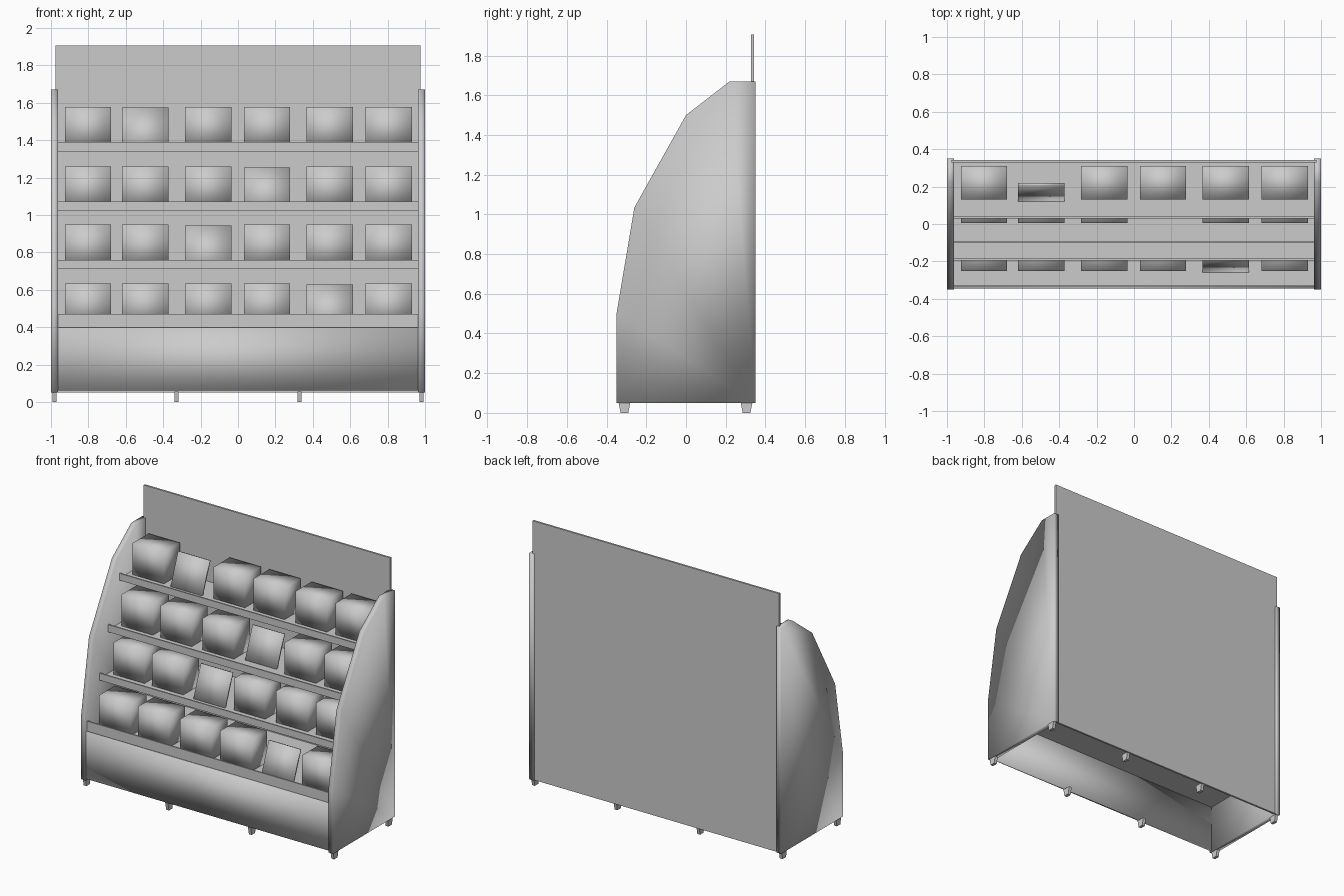
import bpy
import bmesh
from math import radians
from mathutils import Matrix, Vector

cube = bpy.data.objects.get("Cube")
if cube:
    bpy.data.objects.remove(cube, do_unlink=True)

GREY = (0.6, 0.6, 0.6, 1.0)
grey = bpy.data.materials.new("plain_grey")
grey.use_nodes = True
grey.diffuse_color = GREY
grey.node_tree.nodes["Principled BSDF"].inputs["Base Color"].default_value = GREY


def finish(name, bm, smooth=False):
    bmesh.ops.recalc_face_normals(bm, faces=bm.faces)
    mesh = bpy.data.meshes.new(name)
    bm.to_mesh(mesh)
    bm.free()
    mesh.materials.append(grey)
    if smooth:
        mesh.shade_smooth()
    obj = bpy.data.objects.new(name, mesh)
    bpy.context.collection.objects.link(obj)
    return obj


def box(name, xs, ys, zs, smooth=False, taper=1.0, tilt=0.0):
    """Box between limits; taper narrows the bottom, tilt leans it back about its base."""
    low, high = Vector((xs[0], ys[0], zs[0])), Vector((xs[1], ys[1], zs[1]))
    centre, size = (low + high) / 2, high - low
    bm = bmesh.new()
    bmesh.ops.create_cube(bm, size=1)
    for v in bm.verts:
        if v.co.z < 0:
            v.co.y *= taper
        v.co = centre + v.co * size
    if tilt:
        pivot = Vector((centre.x, ys[0], zs[0]))
        bmesh.ops.rotate(bm, verts=bm.verts, cent=pivot, matrix=Matrix.Rotation(-tilt, 3, "X"))
    return finish(name, bm, smooth)


# Curved side panels
PROFILE = [(-0.35, 0.05), (-0.35, 0.5), (-0.26, 1.035), (0, 1.5),
           (0.22, 1.67), (0.35, 1.67), (0.35, 0.05)]
for side, x in (("right", -1.0), ("left", 0.962)):
    bm = bmesh.new()
    face = bm.faces.new([bm.verts.new((x, y, z)) for y, z in PROFILE])
    extruded = bmesh.ops.extrude_face_region(bm, geom=[face])["geom"]
    bmesh.ops.translate(bm, vec=(0.038, 0, 0),
                        verts=[g for g in extruded if isinstance(g, bmesh.types.BMVert)])
    finish(side + "_side_panel", bm, smooth=True)

# Back board with raised header, and lower front board
box("back_board", (-0.977, 0.977), (0.328, 0.342), (0.05, 1.905))
box("front_board", (-0.962, 0.962), (-0.345, -0.33), (0.06, 0.398), smooth=True)

# Shelves: lip front, lip bottom, lip top, goods front, slot holding a leaning card
SHELVES = [(-0.335, 0.395, 0.47, -0.25, 4),
           (-0.195, 0.71, 0.76, -0.09, 2),
           (-0.10, 1.02, 1.072, 0.005, 3),
           (0.03, 1.34, 1.39, 0.13, 1)]
SLOTS = [-0.802, -0.495, -0.16, 0.155, 0.49, 0.807]
HALF = 0.124
for i, (lip_y, low, high, goods_y, card_slot) in enumerate(SHELVES, 1):
    box(f"shelf_{i}", (-0.962, 0.962), (lip_y + 0.005, 0.328), (low, low + 0.012))
    box(f"shelf_lip_{i}", (-0.962, 0.962), (lip_y, lip_y + 0.01), (low, high))
    base = low + 0.012
    top = low + 0.238
    for slot, x in enumerate(SLOTS):
        xs = (x - HALF, x + HALF)
        if slot == card_slot:
            front = goods_y + (0.03 if i == 3 else -0.01)
            box(f"leaning_card_{i}", xs, (front, front + 0.015), (base, top + 0.012),
                smooth=True, tilt=radians(21))
        else:
            box(f"goods_box_{i}_{slot + 1}", xs, (goods_y, goods_y + 0.18), (base, top), smooth=True)

# Tapered feet along the front and back
for row, y in (("front", -0.31), ("back", 0.305)):
    for n, x in enumerate((-0.982, -0.328, 0.328, 0.982), 1):
        box(f"{row}_foot_{n}", (x - 0.011, x + 0.011), (y - 0.03, y + 0.03), (0, 0.055), taper=0.65)
